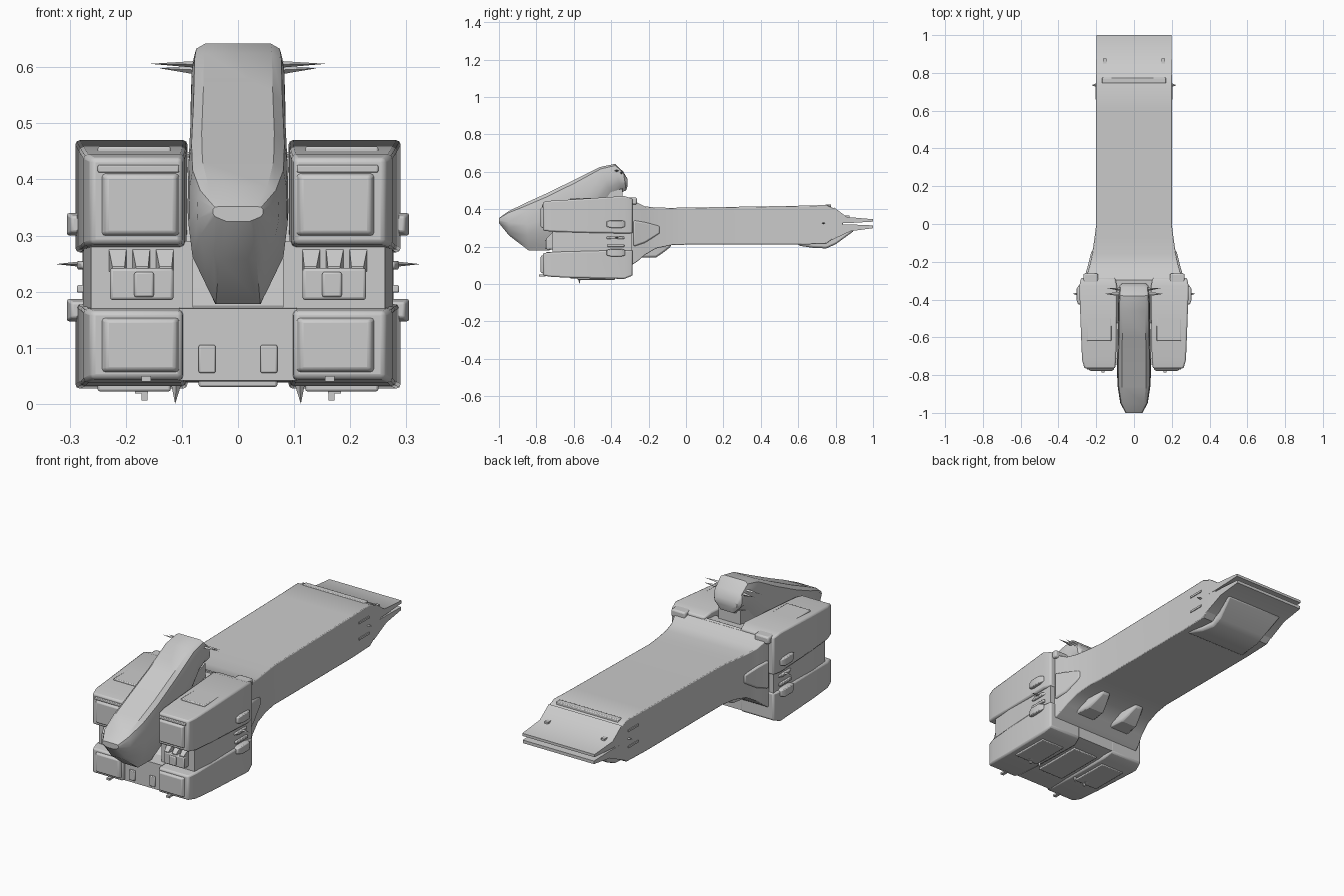
import bpy, bmesh, math


def finish(name, bm, mirror=False, bevel=0.0):
    bmesh.ops.recalc_face_normals(bm, faces=bm.faces)
    me = bpy.data.meshes.new(name)
    bm.to_mesh(me)
    bm.free()
    ob = bpy.data.objects.new(name, me)
    bpy.context.collection.objects.link(ob)
    if bevel:
        b = ob.modifiers.new("Bevel", "BEVEL")
        b.width, b.segments, b.limit_method = bevel, 2, "ANGLE"
        b.angle_limit = math.radians(35)
    if mirror:
        m = ob.modifiers.new("Mirror", "MIRROR")
        m.use_mirror_merge = False
    bpy.ops.object.select_all(action="DESELECT")
    ob.select_set(True)
    bpy.context.view_layer.objects.active = ob
    bpy.ops.object.shade_smooth_by_angle(angle=math.radians(32))
    return ob


def loft(name, rings, mirror=False, bevel=0.0):
    """Skin a list of equal-length closed rings and cap both ends."""
    bm = bmesh.new()
    vs = [[bm.verts.new(p) for p in r] for r in rings]
    n = len(rings[0])
    for a, b in zip(vs, vs[1:]):
        for i in range(n):
            j = (i + 1) % n
            bm.faces.new((a[i], a[j], b[j], b[i]))
    bm.faces.new(vs[0])
    bm.faces.new(vs[-1])
    return finish(name, bm, mirror, bevel)


def rect(y, x0, x1, z0, z1):
    return [(x0, y, z0), (x1, y, z0), (x1, y, z1), (x0, y, z1)]


def box(name, x0, x1, y0, y1, z0, z1, mirror=False, bevel=0.0):
    return loft(name, [rect(y0, x0, x1, z0, z1), rect(y1, x0, x1, z0, z1)], mirror, bevel)


def spike(name, base, tip, r, mirror=True):
    """Thin four-sided needle; r is the base radius on each axis."""
    bm = bmesh.new()
    rx, ry, rz = r
    bx, by, bz = base
    ring = [bm.verts.new((bx + rx * c, by + ry * (s if rx else c), bz + rz * s))
            for c, s in ((1, 0), (0, 1), (-1, 0), (0, -1))]
    t = bm.verts.new(tip)
    for i in range(4):
        bm.faces.new((ring[i], ring[(i + 1) % 4], t))
    bm.faces.new(ring)
    return finish(name, bm, mirror)


# Command pod: slanted rounded sections (top y,z, bottom y,z, half width)
pod = [(-1.0, .352, -1.0, .325, .045), (-.95, .388, -.945, .258, .073),
       (-.86, .432, -.84, .178, .088), (-.75, .482, -.735, .178, .09),
       (-.60, .555, -.50, .30, .086), (-.46, .625, -.39, .46, .084),
       (-.38, .642, -.345, .49, .081), (-.335, .60, -.32, .50, .077),
       (-.312, .56, -.312, .525, .062)]
shape = [(0, .45), (.1, .6), (.33, .92), (.55, 1), (.82, .98), (.94, .92), (1, .72)]
rings = []
for ty, tz, by, bz, w in pod:
    half = [(w * f, by + (ty - by) * t, bz + (tz - bz) * t) for t, f in shape]
    rings.append(half + [(-x, y, z) for x, y, z in reversed(half)])
loft("command_pod", rings)
spike("pod_antenna", (.075, -.37, .605), (.157, -.37, .606), (0, .012, .006))
spike("pod_rear_antenna", (.075, -.345, .595), (.14, -.34, .598), (0, .008, .008))

# Four hull quadrants, flaring toward the rear
loft("upper_hull_block", [rect(-.765, .10, .262, .285, .438), rect(-.72, .095, .275, .28, .445),
     rect(-.60, .092, .28, .275, .452), rect(-.33, .09, .29, .27, .47),
     rect(-.285, .10, .28, .27, .455)], True, .008)
loft("lower_hull_block", [rect(-.765, .10, .262, .045, .165), rect(-.72, .095, .275, .038, .17),
     rect(-.60, .092, .28, .032, .175), rect(-.33, .09, .29, .027, .18),
     rect(-.285, .10, .28, .045, .18)], True, .008)
for nm, z0, z1 in (("upper", .298, .412), ("lower", .055, .155)):
    loft(nm + "_front_panel", [rect(-.777, .112, .235, z0 + .006, z1 - .006),
         rect(-.76, .103, .245, z0, z1)], True, .005)
box("upper_panel_lip", .105, .25, -.771, -.75, .412, .426, True, .003)

# Middle of the hull: side walls, recessed bay and its equipment
loft("hull_middle", [rect(-.715, .08, .262, .16, .29), rect(-.60, .08, .275, .16, .29),
     rect(-.29, .08, .277, .16, .29)], True)
box("bay_module", .115, .228, -.748, -.70, .185, .242, True, .005)
box("bay_module_cover", .15, .185, -.755, -.70, .19, .235, True, .004)
for i in range(3):
    x = .118 + i * .042
    loft("bay_brace_%d" % i, [rect(-.745, x, x + .022, .238, .245),
         rect(-.705, x - .004, x + .03, .235, .285)], True)

# Central keel, rising behind the pod
loft("central_keel", [rect(-.745, -.105, .105, .042, .17), rect(-.67, -.105, .105, .04, .175),
     rect(-.50, -.105, .105, .038, .31), rect(-.36, -.105, .105, .038, .44),
     rect(-.285, -.105, .105, .05, .445)])
box("keel_hatch", .04, .07, -.754, -.735, .055, .105, True, .003)
loft("pod_mount", [rect(-.50, -.06, .06, .30, .46), rect(-.34, -.06, .06, .40, .51)])

# Side thrusters and fins
for nm, z in (("upper", .32), ("middle", .247), ("lower", .167)):
    h, x = (.008, .287) if nm == "middle" else (.02, .305)
    loft(nm + "_side_thruster", [rect(-.425, .26, x - .008, z - h * .7, z + h * .7),
         rect(-.40, .26, x, z - h, z + h), rect(-.345, .26, x, z - h, z + h),
         rect(-.325, .26, x - .012, z - h * .7, z + h * .7)], True, .004)
spike("side_antenna", (.28, -.37, .249), (.325, -.37, .249), (0, .014, .005))
for z in (.285, .205):
    box("side_rib", .26, .287, -.42, -.33, z - .007, z + .007, True, .003)

# Hull top rails, bottom plates and needles
box("top_plate", .12, .25, -.62, -.46, .44, .459, True, .004)
box("top_rear_clamp", .19, .268, -.325, -.262, .425, .462, True, .008)
box("bottom_plate", .12, .25, -.58, -.38, .022, .05, True, .004)
box("bottom_centre_plate", -.07, .07, -.62, -.36, .03, .06, False, .004)
spike("bottom_needle", (.11, -.57, .035), (.112, -.57, 0), (.009, .009, 0))
loft("bottom_vane", [rect(-.574, .16, .184, .018, .04), rect(-.55, .165, .18, .022, .04)], True)
box("bottom_vane_tip", .161, .172, -.573, -.566, .006, .03, True)
box("front_nub", .155, .172, -.785, -.75, .04, .05, True)

# Long rear hull, with its neck blending into the block
body = [(-.30, .255, .095, .45), (-.26, .247, .12, .435), (-.22, .235, .155, .415),
        (-.16, .222, .19, .408), (-.08, .21, .207, .407), (.0, .2, .21, .408),
        (.60, .2, .21, .418), (.75, .2, .215, .422), (.79, .2, .245, .405),
        (.84, .198, .28, .37)]
loft("rear_hull", [rect(y, -w, w, a, b) for y, w, a, b in body], False, .004)
box("tail_ridge", -.17, .17, .745, .775, .40, .425, False, .004)

# Lobes under the neck
loft("neck_lobe", [rect(-.28, .05, .17, .12, .20), rect(-.25, .045, .165, .14, .22),
     rect(-.16, .055, .15, .142, .22), rect(-.125, .065, .14, .165, .22),
     rect(-.08, .08, .125, .20, .22)], True, .015)
loft("neck_side_fairing", [rect(-.28, .20, .262, .20, .34), rect(-.22, .20, .244, .22, .33),
     rect(-.14, .20, .224, .27, .31)], True, .008)

# Tail: two stacked plates and the fairing below
loft("upper_tail_plate", [rect(.79, -.2, .2, .325, .41), rect(.86, -.2, .2, .325, .358),
     rect(1, -.198, .198, .333, .346)])
loft("lower_tail_plate", [rect(.78, -.2, .2, .235, .318), rect(.88, -.198, .198, .282, .318),
     rect(1, -.195, .195, .298, .313)])
loft("tail_fairing", [rect(.60, -.17, .17, .205, .25), rect(.68, -.15, .15, .193, .26),
     rect(.75, -.14, .14, .19, .27), rect(.80, -.14, .14, .212, .29),
     rect(.90, -.16, .16, .285, .31)], False, .01)
for z in (.365, .285):
    box("tail_side_tab", .19, .204, .66, .74, z - .005, z + .005, True)
spike("tail_side_needle", (.195, .735, .325), (.224, .735, .325), (0, .012, .005))
box("tail_top_clip", .145, .165, .85, .875, .34, .366, True)
